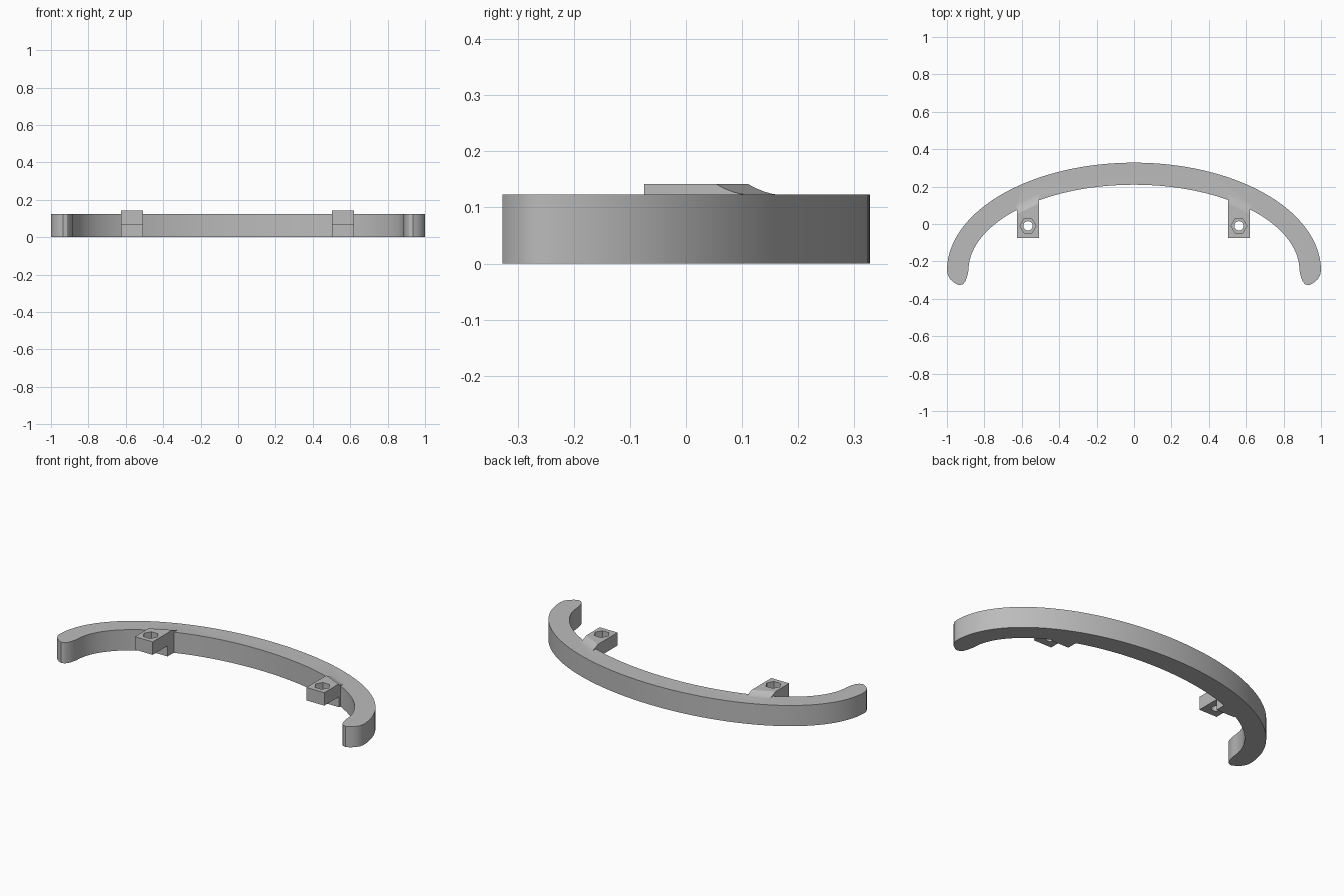
import bpy, bmesh
from math import sin, cos, pi, radians

cube = bpy.data.objects.get("Cube")
if cube:
    bpy.data.objects.remove(cube)

grey = bpy.data.materials.new("plain grey")
grey.use_nodes = True
colour = (0.5, 0.5, 0.5, 1)
grey.diffuse_color = colour
grey.node_tree.nodes["Principled BSDF"].inputs["Base Color"].default_value = colour

HEIGHT = 0.123
ARC_Y = -0.25


def loft(name, lower, upper):
    """Solid between two matching closed loops."""
    bm = bmesh.new()
    a = [bm.verts.new(p) for p in lower]
    b = [bm.verts.new(p) for p in upper]
    n = len(a)
    bm.faces.new(a)
    bm.faces.new(b)
    for i in range(n):
        j = (i + 1) % n
        bm.faces.new((a[i], a[j], b[j], b[i]))
    bmesh.ops.recalc_face_normals(bm, faces=bm.faces)
    mesh = bpy.data.meshes.new(name)
    bm.to_mesh(mesh)
    bm.free()
    obj = bpy.data.objects.new(name, mesh)
    mesh.materials.append(grey)
    bpy.context.collection.objects.link(obj)
    return obj


def prism(name, outline, z0, z1):
    return loft(name, [(x, y, z0) for x, y in outline], [(x, y, z1) for x, y in outline])


def ellipse(a, b, steps=96):
    return [(a * cos(pi * i / steps), ARC_Y + b * sin(pi * i / steps)) for i in range(steps + 1)]


def circle(x, y, r, sides):
    return [(x + r * cos(2 * pi * i / sides), y + r * sin(2 * pi * i / sides)) for i in range(sides)]


def apply_boolean(target, tool, operation):
    mod = target.modifiers.new(operation, 'BOOLEAN')
    mod.operation = operation
    mod.solver = 'EXACT'
    mod.object = tool
    bpy.context.view_layer.objects.active = target
    bpy.ops.object.modifier_apply(modifier=mod.name)
    bpy.data.objects.remove(tool)


# Curved band with rounded ends
tip = [(-0.995, -0.275), (-0.98, -0.298), (-0.957, -0.317), (-0.935, -0.327),
       (-0.915, -0.322), (-0.902, -0.308), (-0.893, -0.285)]
outline = ellipse(1, 0.578) + tip + ellipse(0.885, 0.46)[::-1] + [(-x, y) for x, y in tip[::-1]]
band = prism("curved_band", outline, 0, HEIGHT)

# Mounting tabs, with a sloped blend onto the band and a foot under each
for side, centre in ((-1, -0.567), (1, 0.561)):
    def section(offset, blend_y):
        x = centre + side * offset
        blend = [(0, 0.142), (0.015, 0.134), (0.03, 0.128), (0.045, 0.124), (0.06, 0.122)]
        points = [(-0.075, 0.065), (-0.075, 0.142)]
        points += [(blend_y + dy, z) for dy, z in blend]
        points += [(blend_y + 0.06, 0.002), (0.065, 0.002), (0.065, 0.065)]
        return [(x, y, z) for y, z in points]

    tab = loft("mounting_tab", section(-0.0585, 0.11), section(0.0585, 0.053))
    apply_boolean(tab, prism("socket_cutter", circle(centre, -0.01, 0.043, 6), 0.1, 0.2), 'DIFFERENCE')
    apply_boolean(tab, prism("bolt_cutter", circle(centre, -0.01, 0.025, 24), 0, 0.2), 'DIFFERENCE')
    apply_boolean(band, tab, 'UNION')

# Smooth curves, crisp edges
bpy.ops.object.select_all(action='DESELECT')
band.select_set(True)
bpy.context.view_layer.objects.active = band
bpy.ops.object.shade_smooth_by_angle(angle=radians(30))
